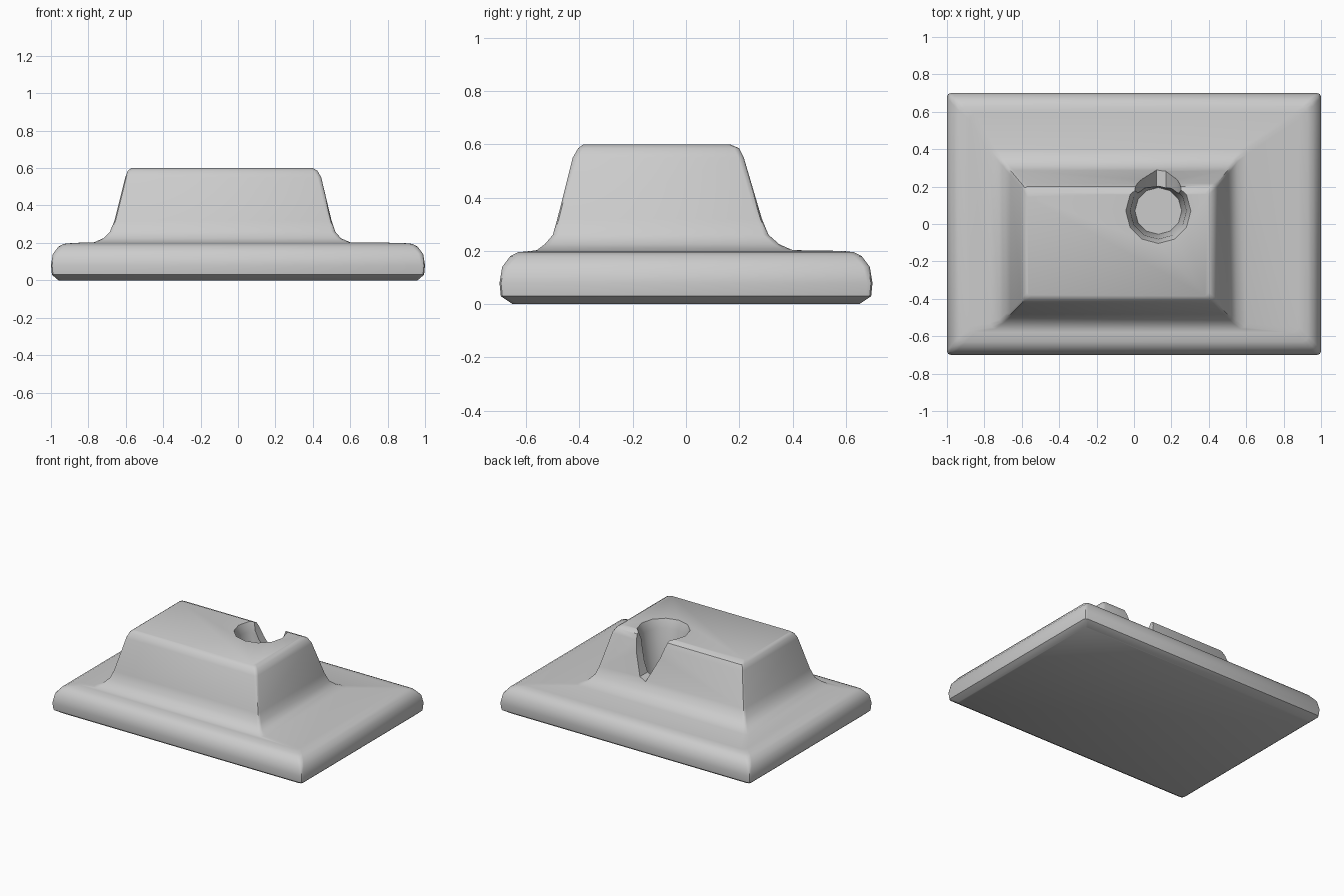
import bpy, bmesh, math

if "Cube" in bpy.data.objects:
    bpy.data.objects.remove(bpy.data.objects["Cube"])

grey = bpy.data.materials.new("plain grey")
grey.diffuse_color = (0.6, 0.6, 0.6, 1)
grey.use_nodes = True
grey.node_tree.nodes["Principled BSDF"].inputs["Base Color"].default_value = grey.diffuse_color


def make_object(name, bm):
    bmesh.ops.recalc_face_normals(bm, faces=bm.faces)
    mesh = bpy.data.meshes.new(name)
    bm.to_mesh(mesh)
    bm.free()
    mesh.materials.append(grey)
    ob = bpy.data.objects.new(name, mesh)
    bpy.context.collection.objects.link(ob)
    return ob


def ring(bm, z, x0, x1, y0, y1, c):
    """Rectangle with clipped, slightly rounded corners."""
    verts = []
    for x, y, a in ((x1 - c, y1 - c, 0), (x0 + c, y1 - c, 90),
                    (x0 + c, y0 + c, 180), (x1 - c, y0 + c, 270)):
        for t in (0, 45, 90):
            r = math.radians(a + t)
            verts.append(bm.verts.new((x + c * math.cos(r), y + c * math.sin(r), z)))
    return verts


# Slab with a rounded rim, flowing up into a raised block with tapered sides
sections = [
    (0.00, -0.96, 0.96, -0.65, 0.65, 0.02),
    (0.03, -0.995, 0.995, -0.695, 0.695, 0.02),
    (0.08, -1.0, 1.0, -0.70, 0.70, 0.02),
    (0.14, -0.99, 0.99, -0.69, 0.69, 0.025),
    (0.18, -0.96, 0.96, -0.66, 0.66, 0.03),
    (0.195, -0.93, 0.93, -0.63, 0.63, 0.03),
    (0.20, -0.88, 0.88, -0.58, 0.59, 0.03),
    (0.203, -0.77, 0.60, -0.56, 0.40, 0.03),
    (0.225, -0.72, 0.55, -0.53, 0.35, 0.02),
    (0.26, -0.685, 0.52, -0.50, 0.31, 0.02),
    (0.32, -0.66, 0.50, -0.483, 0.285, 0.02),
    (0.55, -0.603, 0.445, -0.425, 0.217, 0.02),
    (0.585, -0.59, 0.425, -0.405, 0.20, 0.02),
    (0.60, -0.57, 0.40, -0.385, 0.165, 0.02),
]
bm = bmesh.new()
rings = [ring(bm, *s) for s in sections]
for lo, hi in zip(rings, rings[1:]):
    n = len(lo)
    for i in range(n):
        j = (i + 1) % n
        bm.faces.new((lo[i], lo[j], hi[j], hi[i]))
bm.faces.new(rings[0])
bm.faces.new(rings[-1])
body = make_object("base_and_block", bm)

# Round pit, flared at the mouth
bm = bmesh.new()
loops = []
for z, r in ((0.22, 0.125), (0.54, 0.15), (0.64, 0.19)):
    loops.append([bm.verts.new((0.13 + r * math.cos(k * math.tau / 12),
                                0.07 + r * math.sin(k * math.tau / 12), z))
                  for k in range(12)])
for lo, hi in zip(loops, loops[1:]):
    for i in range(12):
        j = (i + 1) % 12
        bm.faces.new((lo[i], lo[j], hi[j], hi[i]))
bm.faces.new(loops[0])
bm.faces.new(loops[-1])
pit = make_object("pit_cutter", bm)

# Narrowing notch that opens the pit through the rear wall
bm = bmesh.new()
profile = ((0.12, 0.31), (0.17, 0.33), (0.23, 0.48), (0.26, 0.64),
           (-0.01, 0.64), (0.04, 0.48))
front = [bm.verts.new((x, 0.09, z)) for x, z in profile]
back = [bm.verts.new((x, 0.42, z)) for x, z in profile]
n = len(profile)
for i in range(n):
    j = (i + 1) % n
    bm.faces.new((front[i], front[j], back[j], back[i]))
bm.faces.new(front)
bm.faces.new(back)
notch = make_object("notch_cutter", bm)

for cutter in (pit, notch):
    mod = body.modifiers.new(cutter.name, 'BOOLEAN')
    mod.operation = 'DIFFERENCE'
    mod.solver = 'EXACT'
    mod.object = cutter
    cutter.hide_render = True

# Bake the cuts, then smooth all but the sharp edges
bpy.context.view_layer.objects.active = body
body.select_set(True)
for mod in list(body.modifiers):
    bpy.ops.object.modifier_apply(modifier=mod.name)
for cutter in (pit, notch):
    bpy.data.objects.remove(cutter)
bpy.ops.object.select_all(action='DESELECT')
body.select_set(True)
bpy.ops.object.shade_smooth_by_angle(angle=math.radians(38))
